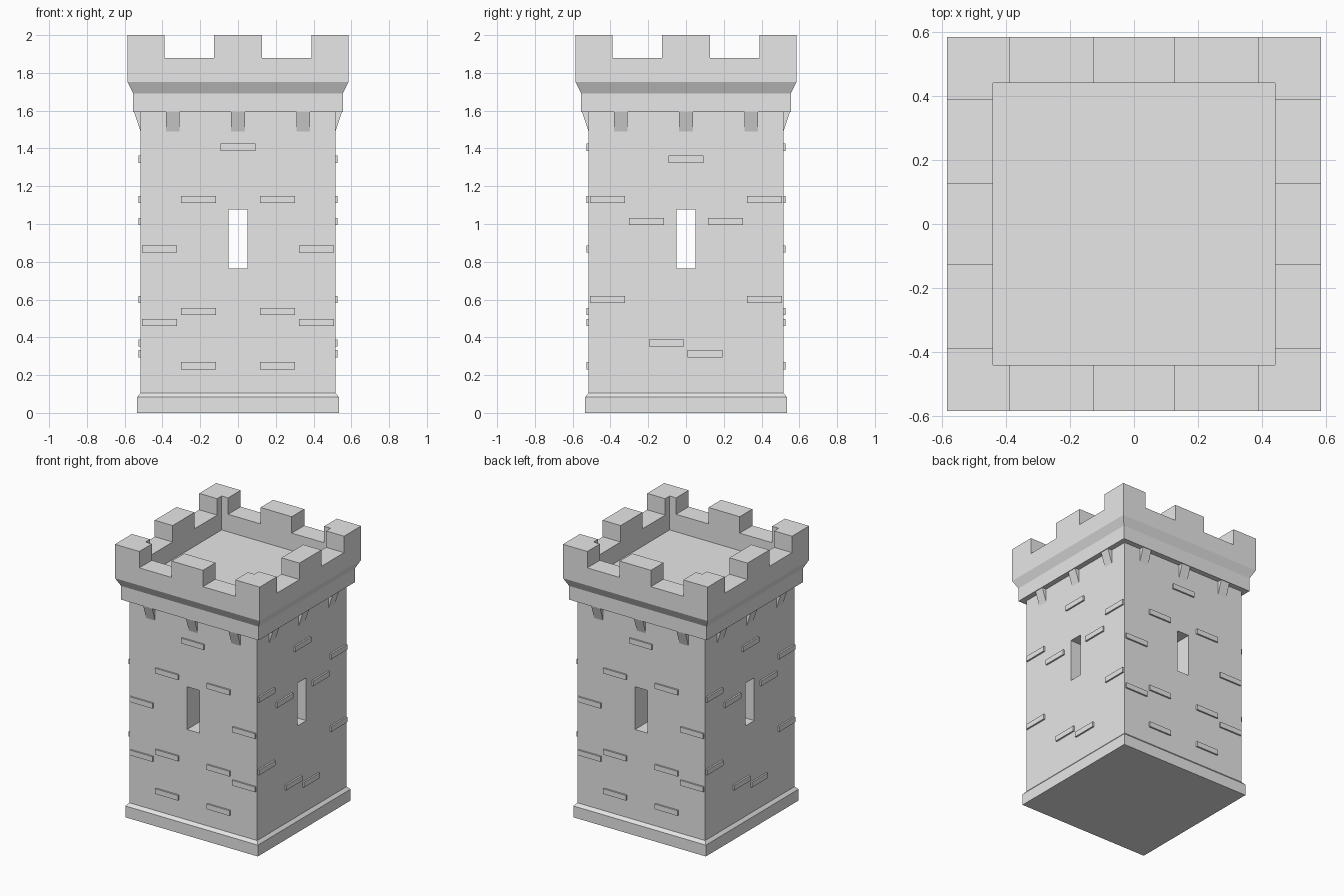
import bpy, bmesh
from math import pi
from mathutils import Matrix, Vector

cube = bpy.data.objects.get("Cube")
if cube:
    bpy.data.objects.remove(cube, do_unlink=True)

stone = bpy.data.materials.new("grey_stone")
stone.use_nodes = True
grey = (0.8, 0.8, 0.8, 1)
stone.diffuse_color = grey
stone.node_tree.nodes["Principled BSDF"].inputs["Base Color"].default_value = grey


def finish(name, bm):
    bmesh.ops.recalc_face_normals(bm, faces=bm.faces)
    mesh = bpy.data.meshes.new(name)
    bm.to_mesh(mesh)
    bm.free()
    mesh.materials.append(stone)
    ob = bpy.data.objects.new(name, mesh)
    bpy.context.collection.objects.link(ob)
    return ob


def box(bm, centre, size):
    m = Matrix.Translation(centre) @ Matrix.Diagonal((*size, 1))
    bmesh.ops.create_cube(bm, size=1, matrix=m)


def square_loft(name, profile):
    """Stack square rings given as (half width, height) and cap both ends."""
    bm = bmesh.new()
    rings = [[bm.verts.new((sx * h, sy * h, z))
              for sx, sy in ((-1, -1), (1, -1), (1, 1), (-1, 1))] for h, z in profile]
    for a, b in zip(rings, rings[1:]):
        for i in range(4):
            j = (i + 1) % 4
            bm.faces.new((a[i], a[j], b[j], b[i]))
    bm.faces.new(rings[0][::-1])
    bm.faces.new(rings[-1])
    return finish(name, bm)


# Tower: plinth, shaft, flared parapet and sunken roof floor
WALL, LEDGE, TOP, INNER = 0.516, 0.555, 0.585, 0.44
tower = square_loft("tower", [
    (0.535, 0), (0.535, 0.083), (WALL, 0.104), (WALL, 1.592), (LEDGE, 1.592),
    (LEDGE, 1.692), (TOP, 1.752), (TOP, 2), (INNER, 2), (INNER, 1.752)])

# Battlement gaps and arrow slits cut right through in both directions
for turn in (0, pi / 2):
    bm = bmesh.new()
    for x in (-0.257, 0.257):
        box(bm, (x, 0, 1.98), (0.262, 2, 0.2))
    box(bm, (0, 0, 0.92), (0.1, 2, 0.312))
    bmesh.ops.rotate(bm, verts=bm.verts, matrix=Matrix.Rotation(turn, 3, 'Z'))
    cutter = finish("opening_cutter", bm)
    cutter.hide_render = True
    cut = tower.modifiers.new("openings", 'BOOLEAN')
    cut.operation, cut.solver, cut.object = 'DIFFERENCE', 'EXACT', cutter
    bpy.context.view_layer.objects.active = tower
    bpy.ops.object.modifier_apply(modifier=cut.name)
    bpy.data.objects.remove(cutter, do_unlink=True)

# Raised bricks as (sideways, height) on the front/back and on the sides
front_bricks = [(0, 1.406)] + [(s * x, z) for s in (-1, 1) for x, z in (
    (0.208, 1.13), (0.415, 0.867), (0.208, 0.537), (0.415, 0.478), (0.208, 0.25))]
side_bricks = [(0, 1.343), (-0.103, 0.37), (0.1, 0.313)] + [
    (s * x, z) for s in (-1, 1) for x, z in ((0.415, 1.13), (0.208, 1.013), (0.415, 0.6))]

for side, face in enumerate(("front", "right", "back", "left")):
    spin = Matrix.Rotation(side * pi / 2, 3, 'Z')

    bm = bmesh.new()
    for x, z in (side_bricks if side % 2 else front_bricks):
        box(bm, (x, -WALL, z), (0.185, 0.024, 0.038))
    bmesh.ops.rotate(bm, verts=bm.verts, matrix=spin)
    finish(face + "_bricks", bm)

    # Wedge corbels under the ledge
    bm = bmesh.new()
    for x in (-0.345, 0, 0.345):
        ends = [[bm.verts.new((x + w, -y, z)) for y, z in (
            (WALL, 1.49), (LEDGE - 0.005, 1.592), (WALL, 1.592))] for w in (-0.036, 0.036)]
        for tri in ends:
            bm.faces.new(tri)
        for i in range(3):
            j = (i + 1) % 3
            bm.faces.new((ends[0][i], ends[0][j], ends[1][j], ends[1][i]))
    bmesh.ops.rotate(bm, verts=bm.verts, matrix=spin)
    finish(face + "_corbels", bm)
